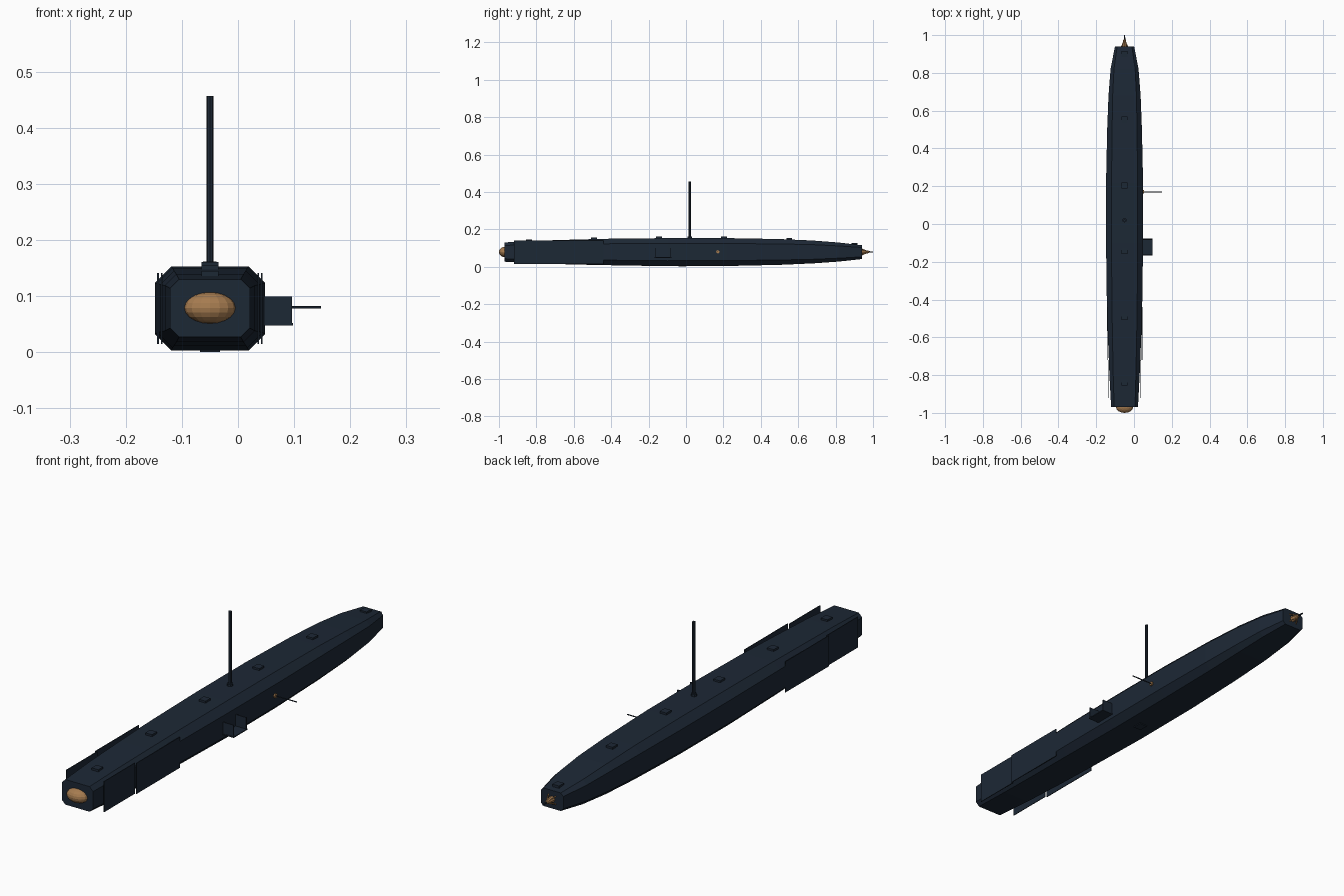
import bpy, bmesh, math
from mathutils import Vector

if "Cube" in bpy.data.objects:
    bpy.data.objects.remove(bpy.data.objects["Cube"])

CX = -0.05   # hull centreline


def material(name, rgb):
    m = bpy.data.materials.new(name)
    m.diffuse_color = (*rgb, 1)
    m.use_nodes = True
    m.node_tree.nodes["Principled BSDF"].inputs["Base Color"].default_value = m.diffuse_color
    return m


NAVY = material("navy", (0.012, 0.021, 0.036))
BRASS = material("brass", (0.38, 0.20, 0.08))


def finish(name, bm, mat):
    bmesh.ops.recalc_face_normals(bm, faces=bm.faces)
    me = bpy.data.meshes.new(name)
    bm.to_mesh(me)
    bm.free()
    me.materials.append(mat)
    ob = bpy.data.objects.new(name, me)
    bpy.context.collection.objects.link(ob)
    return ob


def box(name, lo, hi, mat=NAVY):
    bm = bmesh.new()
    bmesh.ops.create_cube(bm, size=1)
    for v in bm.verts:
        v.co = Vector([(a + b) / 2 + c * (b - a) for a, b, c in zip(lo, hi, v.co)])
    return finish(name, bm, mat)


def rod(name, start, end, r1, r2=None, sides=8, mat=NAVY):
    a, b = Vector(start), Vector(end)
    bm = bmesh.new()
    bmesh.ops.create_cone(bm, cap_ends=True, segments=sides, radius1=r1,
                          radius2=r1 if r2 is None else r2, depth=(b - a).length)
    rot = (b - a).to_track_quat('Z', 'Y')
    for v in bm.verts:
        v.co = rot @ v.co + (a + b) / 2
    return finish(name, bm, mat)


# Hull: chamfered rectangles lofted along y (y, half width, bottom, top, chamfer)
stations = [(-0.97, 0.071, 0.027, 0.130, 0.016), (-0.80, 0.080, 0.018, 0.139, 0.020),
            (-0.60, 0.088, 0.012, 0.145, 0.024), (-0.40, 0.094, 0.008, 0.150, 0.027),
            (-0.10, 0.098, 0.003, 0.153, 0.029), (0.22, 0.098, 0.004, 0.153, 0.029),
            (0.50, 0.092, 0.010, 0.148, 0.026), (0.68, 0.085, 0.018, 0.140, 0.022),
            (0.82, 0.074, 0.028, 0.129, 0.018), (0.94, 0.051, 0.041, 0.115, 0.012)]
bm = bmesh.new()
rings = []
for y, w, b, t, c in stations:
    pts = [(w - c, b), (w, b + c), (w, t - c), (w - c, t),
           (c - w, t), (-w, t - c), (-w, b + c), (c - w, b)]
    rings.append([bm.verts.new((CX + x, y, z)) for x, z in pts])
for r0, r1 in zip(rings, rings[1:]):
    for i in range(8):
        j = (i + 1) % 8
        bm.faces.new((r0[i], r0[j], r1[j], r1[i]))
bm.faces.new(rings[0])
bm.faces.new(rings[-1])
finish("hull", bm, NAVY)


def deck(y):
    for p, q in zip(stations, stations[1:]):
        if p[0] <= y <= q[0]:
            return p[3] + (q[3] - p[3]) * (y - p[0]) / (q[0] - p[0])


# Bow dome
bm = bmesh.new()
bmesh.ops.create_uvsphere(bm, u_segments=16, v_segments=10, radius=1)
for v in bm.verts:
    v.co = Vector((CX + 0.046 * v.co.x, -0.968 + 0.032 * v.co.y, 0.079 + 0.028 * v.co.z))
finish("bow_dome", bm, BRASS)

# Standoff side plates near the bow, two per side
for side, label in ((-1, "left"), (1, "right")):
    for part, x, y0, y1 in (("front", 0.086, -0.92, -0.72), ("rear", 0.0925, -0.72, -0.44)):
        cx = CX + side * x
        box(f"{label}_{part}_plate", (cx - 0.0015, y0, 0.015), (cx + 0.0015, y1, 0.141))

# Row of deck hatches
for i in range(6):
    y = -0.84 + 0.348 * i
    z = deck(y)
    box(f"deck_hatch_{i + 1}", (CX - 0.015, y - 0.016, z - 0.012), (CX + 0.015, y + 0.016, z + 0.008))

# Keel plate
box("keel_plate", (CX - 0.018, -0.04, 0.0), (CX + 0.018, 0.0, 0.006))

# Mast and collar
rod("mast_collar", (CX, 0.02, 0.145), (CX, 0.02, 0.162), 0.012)
rod("mast", (CX, 0.02, 0.15), (CX, 0.02, 0.457), 0.0065)

# Side balcony: floor and two end walls
box("balcony_floor", (0.04, -0.168, 0.048), (0.098, -0.078, 0.052))
box("balcony_front_wall", (0.04, -0.166, 0.05), (0.096, -0.162, 0.099))
box("balcony_rear_wall", (0.04, -0.084, 0.05), (0.096, -0.080, 0.099))

# Side boom with brass mount
rod("boom_mount", (0.042, 0.17, 0.08), (0.054, 0.17, 0.08), 0.009, mat=BRASS)
rod("side_boom", (0.045, 0.17, 0.08), (0.148, 0.17, 0.08), 0.0025, sides=6)

# Stern cone, struts and spike
rod("stern_cone", (CX, 0.935, 0.079), (CX, 0.978, 0.079), 0.014, 0.006, mat=BRASS)
for i in range(4):
    a = math.pi / 4 + i * math.pi / 2
    rod(f"stern_strut_{i + 1}", (CX + 0.024 * math.cos(a), 0.938, 0.079 + 0.024 * math.sin(a)),
        (CX, 0.978, 0.079), 0.0025, sides=6, mat=BRASS)
rod("stern_spike", (CX, 0.96, 0.079), (CX, 1.0, 0.079), 0.005, 0.003)
